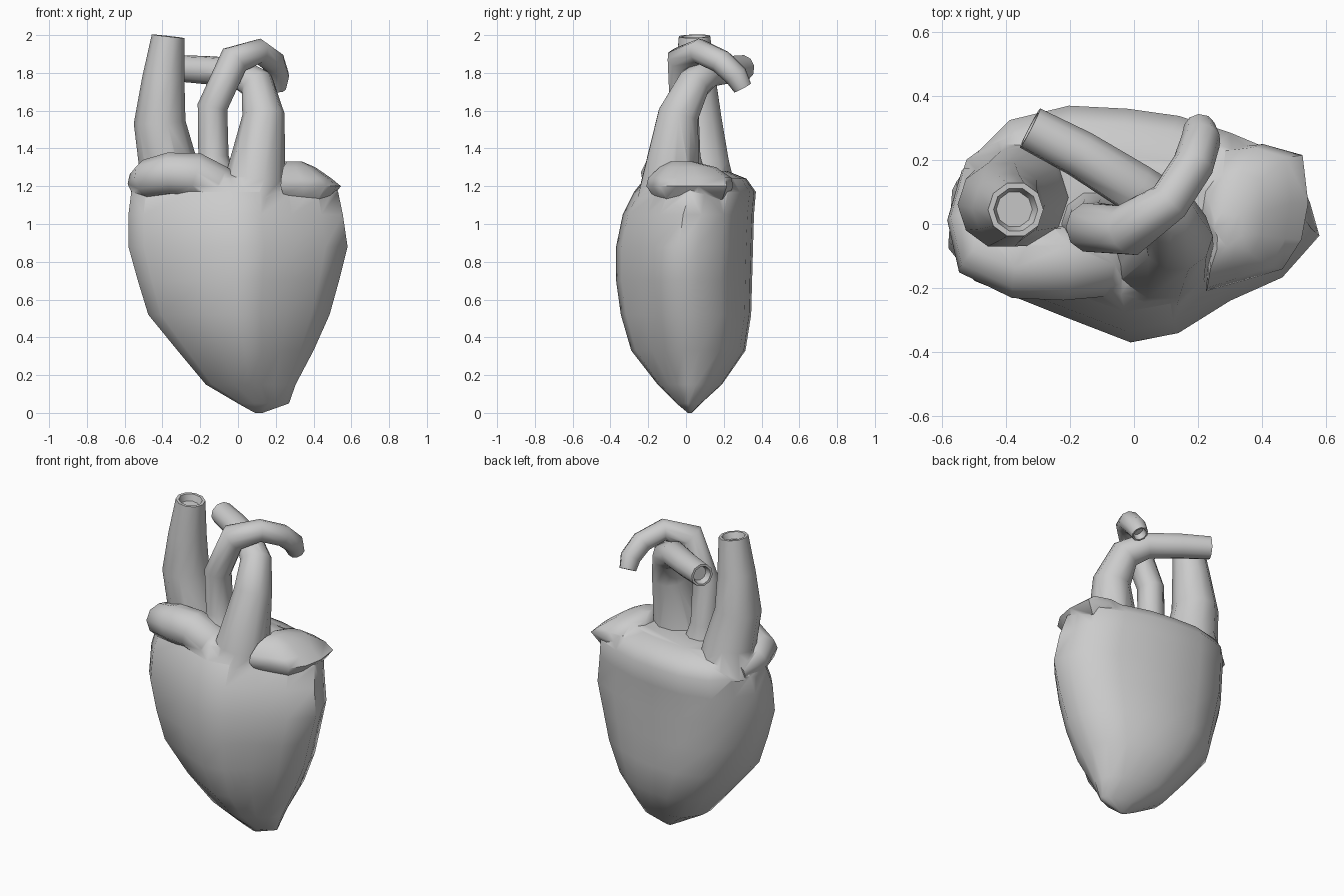
import bpy, bmesh, math
from mathutils import Vector, Quaternion

if "Cube" in bpy.data.objects:
    bpy.data.objects.remove(bpy.data.objects["Cube"])


def finish(name, bm):
    bmesh.ops.recalc_face_normals(bm, faces=bm.faces)
    me = bpy.data.meshes.new(name)
    bm.to_mesh(me)
    bm.free()
    ob = bpy.data.objects.new(name, me)
    bpy.context.collection.objects.link(ob)
    return ob


def skin(bm, rings):
    n = len(rings[0])
    for a, b in zip(rings, rings[1:]):
        for i in range(n):
            j = (i + 1) % n
            bm.faces.new((a[i], a[j], b[j], b[i]))
    bm.faces.new(rings[0])
    bm.faces.new(rings[-1])


def loft(name, outline, sections):
    """Stack a unit outline, stretched to (z, left, right, front, back)."""
    bm = bmesh.new()
    rings = []
    for z, xl, xr, yf, yb in sections:
        cx, cy, hx, hy = (xl + xr) / 2, (yf + yb) / 2, (xr - xl) / 2, (yb - yf) / 2
        rings.append([bm.verts.new((cx + u * hx, cy + v * hy, z)) for u, v in outline])
    skin(bm, rings)
    return finish(name, bm)


def vessel(name, path, open_end=True, sides=10):
    """Tapered tube through (x, y, z, radius), with a recessed open end."""
    bm = bmesh.new()
    pts = [Vector(p[:3]) for p in path]
    rings, rot, prev = [], Quaternion(), Vector((0, 0, 1))

    def ring(c, r):
        return [bm.verts.new(c + rot @ Vector((r * math.cos(k * math.tau / sides),
                                               r * math.sin(k * math.tau / sides), 0)))
                for k in range(sides)]

    for i, c in enumerate(pts):
        t = Vector()
        if i > 0:
            t += (c - pts[i - 1]).normalized()
        if i < len(pts) - 1:
            t += (pts[i + 1] - c).normalized()
        t.normalize()
        rot = prev.rotation_difference(t) @ rot
        prev = t
        rings.append(ring(c, path[i][3]))
    if open_end:
        r = path[-1][3]
        rings.append(ring(pts[-1], r * 0.8))
        rings.append(ring(pts[-1] - prev * 0.04, r * 0.65))
    skin(bm, rings)
    return finish(name, bm)


# Ventricles: one heart-shaped outline scaled down to the off-centre tip
body_outline = [(-.02, -1), (.24, -.92), (.52, -.64), (.80, -.44), (1, -.08),
                (.95, .2), (.86, .54), (.58, .74), (.29, .90), (0, .97),
                (-.34, 1), (-.68, .86), (-.85, .57), (-.98, .27),
                (-1, -.19), (-.86, -.47), (-.36, -.79)]
body = loft("heart", body_outline, [
    (0.00, 0.09, 0.13, 0.01, 0.03),
    (0.05, 0.00, 0.27, -0.05, 0.08),
    (0.15, -0.17, 0.305, -0.15, 0.19),
    (0.33, -0.32, 0.40, -0.29, 0.315),
    (0.52, -0.475, 0.485, -0.345, 0.345),
    (0.70, -0.53, 0.535, -0.37, 0.35),
    (0.88, -0.58, 0.58, -0.37, 0.355),
    (1.05, -0.58, 0.555, -0.335, 0.36),
    (1.17, -0.565, 0.53, -0.275, 0.37),
    (1.24, -0.53, 0.47, -0.22, 0.32),
    (1.28, -0.38, 0.32, -0.12, 0.22)])

# Atrial lobe on the right of the picture
lobe_outline = [(-.8, -1), (-.1, -.85), (.55, -.7), (.88, -.3), (1, .2),
                (.9, .85), (.2, 1), (-.4, .95), (-.9, .5), (-1, .1), (-.75, -.35)]
lobe = loft("left_atrial_lobe", lobe_outline, [
    (1.13, 0.22, 0.49, -0.16, 0.22),
    (1.20, 0.19, 0.545, -0.21, 0.25),
    (1.245, 0.20, 0.49, -0.20, 0.24),
    (1.30, 0.22, 0.41, -0.14, 0.16),
    (1.33, 0.25, 0.34, -0.08, 0.04)])

# Curled atrial flap on the left of the picture
flap = vessel("right_atrial_flap", [
    (-0.48, 0.16, 1.19, 0.06), (-0.50, 0.02, 1.22, 0.085),
    (-0.47, -0.08, 1.24, 0.105), (-0.36, -0.12, 1.265, 0.115),
    (-0.23, -0.12, 1.26, 0.12), (-0.12, -0.11, 1.20, 0.12),
    (-0.02, -0.10, 1.14, 0.11)], open_end=False)

# Great vessels
cava = vessel("vena_cava", [
    (-0.37, 0.09, 1.15, 0.19), (-0.37, 0.08, 1.32, 0.155),
    (-0.415, 0.06, 1.54, 0.137), (-0.395, 0.05, 1.77, 0.112),
    (-0.37, 0.045, 1.994, 0.087)])
aorta = vessel("aorta", [
    (-0.12, 0.0, 1.18, 0.13), (-0.13, 0.0, 1.36, 0.08),
    (-0.135, -0.01, 1.62, 0.08), (-0.02, -0.02, 1.87, 0.083),
    (0.11, 0.07, 1.915, 0.067), (0.185, 0.185, 1.86, 0.065),
    (0.21, 0.265, 1.785, 0.062), (0.205, 0.30, 1.72, 0.05)])
trunk = vessel("pulmonary_trunk", [
    (0.06, -0.10, 0.95, 0.21), (0.09, -0.08, 1.23, 0.16),
    (0.135, -0.04, 1.58, 0.112), (0.10, 0.04, 1.74, 0.092),
    (0.0, 0.115, 1.80, 0.08), (-0.17, 0.22, 1.815, 0.075),
    (-0.325, 0.30, 1.825, 0.07)])

# Fuse everything into one continuous skin
parts = [lobe, flap, cava, aorta, trunk]
for part in parts:
    mod = body.modifiers.new(part.name, 'BOOLEAN')
    mod.operation = 'UNION'
    mod.solver = 'EXACT'
    mod.object = part
bpy.context.view_layer.update()
fused = bpy.data.meshes.new_from_object(
    body.evaluated_get(bpy.context.evaluated_depsgraph_get()))
body.modifiers.clear()
body.data = fused
for part in parts:
    bpy.data.objects.remove(part)
fused.shade_smooth()
fused.set_sharp_from_angle(angle=math.radians(55))
